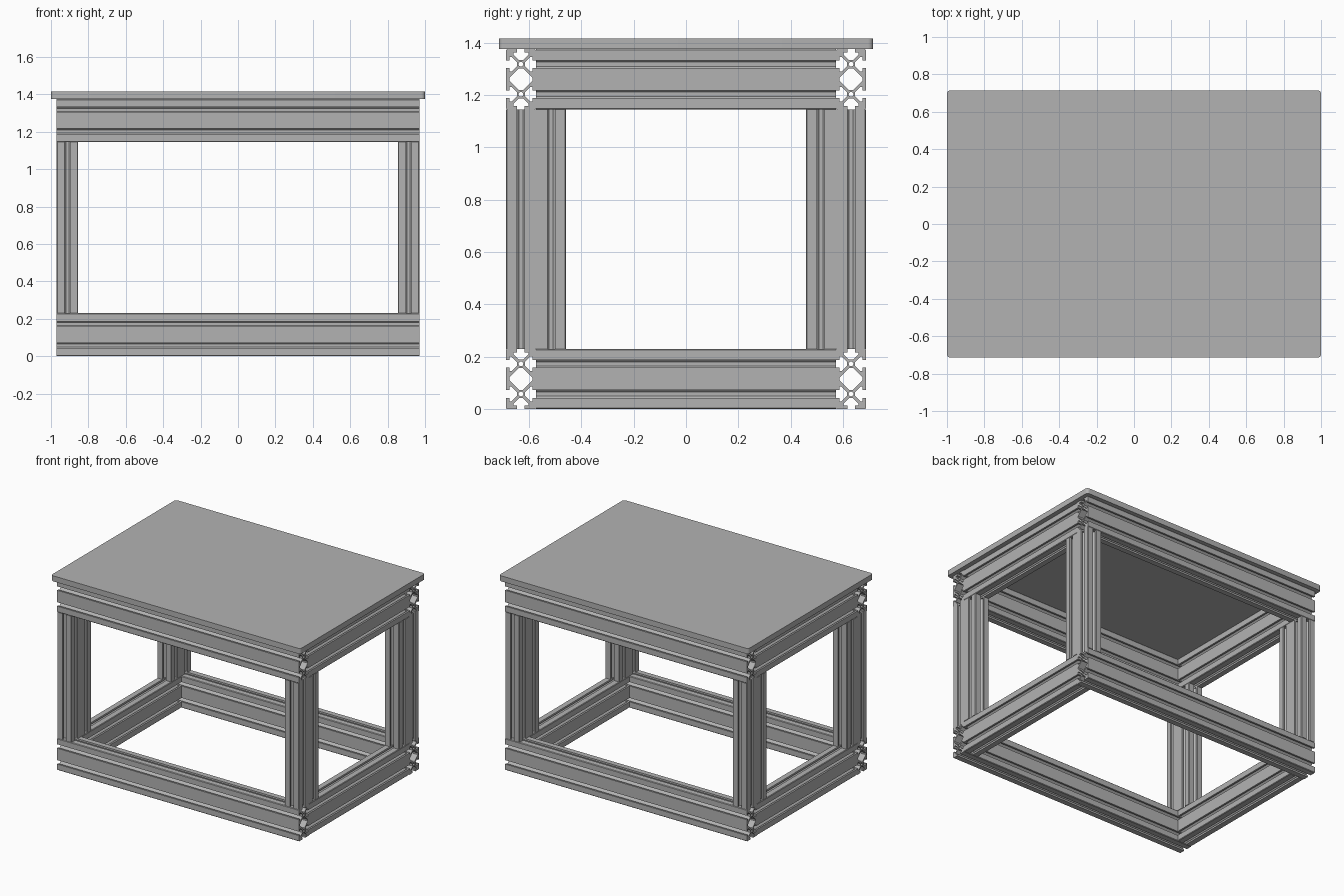
import bpy, bmesh, math
from mathutils import Matrix, Vector

cube = bpy.data.objects.get("Cube")
if cube:
    bpy.data.objects.remove(cube, do_unlink=True)

H = 0.0575            # half the narrow width of the slotted bar
WIDE = 2 * H          # half its wide width
LENGTH, DEPTH = 1.94, 1.376
LEG_LOW, LEG_HIGH = 0.23, 1.145
TOP_LOW, TOP_HIGH = 1.375, 1.415

metal = bpy.data.materials.new("Brushed grey")
metal.use_nodes = True
grey = (0.45, 0.45, 0.45, 1)
metal.diffuse_color = grey
metal.node_tree.nodes["Principled BSDF"].inputs["Base Color"].default_value = grey


def bar_outline():
    """Counterclockwise outline with T-slots, one per short side, two per long side."""
    # half of a slot: (offset along the side, depth below the surface)
    half = [(-0.0145, 0), (-0.0145, 0.013), (-0.028, 0.013), (-0.028, 0.0215), (-0.008, 0.0415)]
    slot = half + [(-t, d) for t, d in reversed(half)]
    chamfer = 0.004
    sides = [((0, -1), WIDE, H, [0]), ((1, 0), H, WIDE, [-H, H]),
             ((0, 1), WIDE, H, [0]), ((-1, 0), H, WIDE, [-H, H])]
    points = []
    for normal, reach, extent, centres in sides:
        n = Vector(normal)
        along = Vector((-n.y, n.x))
        points.append(n * reach - along * (extent - chamfer))
        for c in centres:
            points += [n * (reach - d) + along * (c + t) for t, d in slot]
        points.append(n * reach + along * (extent - chamfer))
    return points


def bar_holes():
    """Central hexagonal chamber and a round bore in each half."""
    quarter = [(0.044, 0.0055), (0.008, 0.0415)]
    chamber = quarter + [(-x, y) for x, y in reversed(quarter)]
    chamber += [(-x, -y) for x, y in chamber]
    bores = [[(0.009 * math.cos(a * math.pi / 8), c + 0.009 * math.sin(a * math.pi / 8))
              for a in range(16)] for c in (-H, H)]
    return [chamber] + bores


def bar(name, length, centre, axes):
    """Extrude the profile; axes are the directions of its narrow, wide and long sides."""
    curve = bpy.data.curves.new(name, "CURVE")
    curve.dimensions = "2D"
    curve.fill_mode = "BOTH"
    curve.extrude = length / 2
    for loop in [bar_outline()] + bar_holes():
        spline = curve.splines.new("POLY")
        spline.points.add(len(loop) - 1)
        for p, (x, y) in zip(spline.points, loop):
            p.co = (x, y, 0, 1)
        spline.use_cyclic_u = True
    temp = bpy.data.objects.new(name + "_profile", curve)
    bpy.context.collection.objects.link(temp)
    bpy.context.view_layer.update()
    graph = bpy.context.evaluated_depsgraph_get()
    mesh = bpy.data.meshes.new_from_object(temp.evaluated_get(graph))
    bpy.data.objects.remove(temp, do_unlink=True)
    turn = Matrix([Vector(a) for a in axes]).transposed().to_4x4()
    mesh.transform(Matrix.Translation(centre) @ turn)
    bm = bmesh.new()
    bm.from_mesh(mesh)
    bmesh.ops.remove_doubles(bm, verts=bm.verts, dist=0.0001)
    bmesh.ops.recalc_face_normals(bm, faces=bm.faces)
    for f in bm.faces:
        f.smooth = False
        f.material_index = 0
    bm.to_mesh(mesh)
    bm.free()
    mesh.materials.clear()
    mesh.materials.append(metal)
    obj = bpy.data.objects.new(name, mesh)
    bpy.context.collection.objects.link(obj)


X, Y, Z = (1, 0, 0), (0, 1, 0), (0, 0, 1)
bar_x, bar_y = LENGTH / 2 - H, DEPTH / 2 - H

# Lower and upper rail frames
for level, z in (("lower", WIDE), ("upper", LEG_HIGH + WIDE)):
    for side, s in (("front", -1), ("back", 1)):
        bar(f"{level}_{side}_rail", LENGTH, (0, s * bar_y, z), (Y, Z, X))
    for side, s in (("right", -1), ("left", 1)):
        bar(f"{level}_{side}_rail", DEPTH - 4 * H, (s * bar_x, 0, z), (X, Z, (0, -1, 0)))

# Four legs between the frames
for end, sy in (("front", -1), ("back", 1)):
    for side, sx in (("right", -1), ("left", 1)):
        bar(f"{end}_{side}_leg", LEG_HIGH - LEG_LOW,
            (sx * bar_x, sy * (DEPTH / 2 - WIDE), (LEG_LOW + LEG_HIGH) / 2), (X, Y, Z))

# Table top with rounded vertical corners
bm = bmesh.new()
bmesh.ops.create_cube(bm, size=1)
bmesh.ops.scale(bm, vec=(2, 1.43, TOP_HIGH - TOP_LOW), verts=bm.verts)
bmesh.ops.translate(bm, vec=(0, 0, (TOP_LOW + TOP_HIGH) / 2), verts=bm.verts)
corners = [e for e in bm.edges if abs(e.verts[0].co.z - e.verts[1].co.z) > 0.01]
bmesh.ops.bevel(bm, geom=corners, offset=0.02, segments=5, profile=0.5, affect="EDGES")
mesh = bpy.data.meshes.new("table_top")
bm.to_mesh(mesh)
bm.free()
mesh.materials.append(metal)
top = bpy.data.objects.new("table_top", mesh)
bpy.context.collection.objects.link(top)
bpy.context.view_layer.objects.active = top
top.select_set(True)
bpy.ops.object.shade_smooth_by_angle(angle=math.radians(30))
